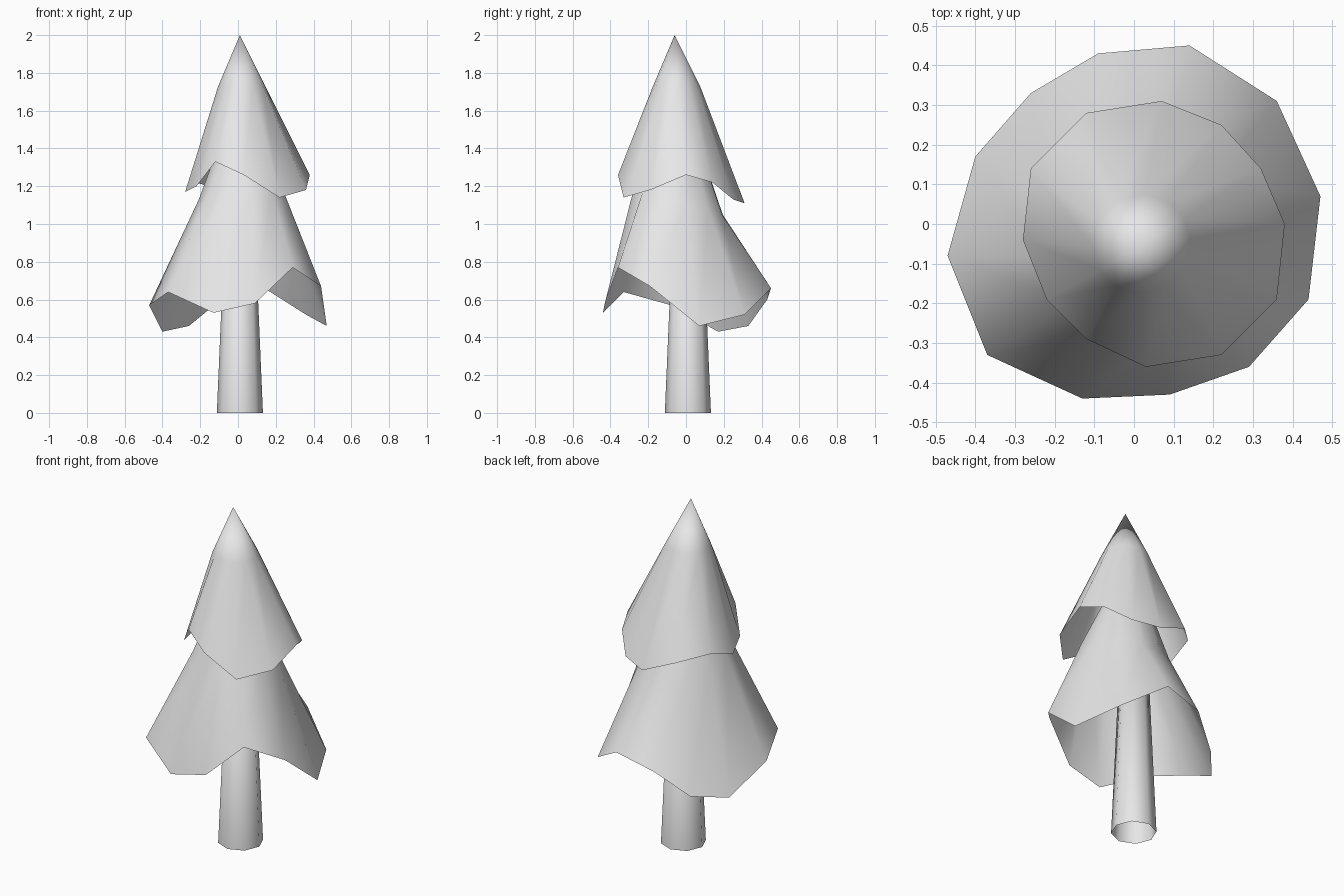
import bpy
import bmesh
import math
from mathutils import Vector

# Remove the default object only
default = bpy.data.objects.get("Cube")
if default:
    bpy.data.objects.remove(default, do_unlink=True)

# One plain colour for the whole tree
grey = bpy.data.materials.new("plain_grey")
grey.use_nodes = True
colour = (0.8, 0.8, 0.8, 1)
grey.diffuse_color = colour
for node in grey.node_tree.nodes:
    if node.type == "BSDF_PRINCIPLED":
        node.inputs["Base Color"].default_value = colour


def ring(angles, center, radius, tilt=0):
    """Circle of points around a center, leaning along y by the tilt slope."""
    points = []
    for angle in angles:
        offset_x = radius * math.cos(angle)
        offset_y = radius * math.sin(angle)
        points.append(Vector(center) + Vector((offset_x, offset_y, tilt * offset_y)))
    return points


def loft(name, rings, tip=None):
    """Skin the rings from bottom to top and close the top with a tip if given."""
    bm = bmesh.new()
    loops = [[bm.verts.new(point) for point in points] for points in rings]
    count = len(loops[0])
    for low, high in zip(loops, loops[1:]):
        for i in range(count):
            j = (i + 1) % count
            bm.faces.new((low[i], low[j], high[j], high[i]))
    top = loops[-1]
    if tip:
        apex = bm.verts.new(tip)
        for i in range(count):
            bm.faces.new((top[i], top[(i + 1) % count], apex))
    else:
        bm.faces.new(top)
    for face in bm.faces:
        face.smooth = True
    mesh = bpy.data.meshes.new(name)
    bm.to_mesh(mesh)
    bm.free()
    mesh.materials.append(grey)
    obj = bpy.data.objects.new(name, mesh)
    bpy.context.collection.objects.link(obj)
    return obj


def foliage(name, rim, collars, tip):
    """Hollow skirt hanging from a tip down to an uneven rim."""
    rim = [Vector(point) for point in reversed(rim)]
    middle = sum(rim, Vector()) / len(rim)
    angles = [math.atan2(p.y - middle.y, p.x - middle.x) for p in rim]
    rings = [rim] + [ring(angles, *collar) for collar in collars]
    return loft(name, rings, tip)


# Trunk: tapered, open at the foot
trunk_angles = [math.tau * i / 8 for i in range(8)]
loft("trunk", [
    ring(trunk_angles, (0.01, 0.01, 0), 0.122),
    ring(trunk_angles, (0.01, 0.01, 1.1), 0.075),
])

# Lower foliage: wide skirt with a ragged hem
lower_rim = [
    (-0.09, 0.43, 0.6), (0.14, 0.45, 0.66), (0.36, 0.31, 0.52),
    (0.47, 0.07, 0.46), (0.44, -0.19, 0.67), (0.29, -0.36, 0.77),
    (0.09, -0.43, 0.58), (-0.13, -0.44, 0.53), (-0.37, -0.33, 0.64),
    (-0.47, -0.08, 0.57), (-0.4, 0.17, 0.43), (-0.26, 0.33, 0.46),
]
foliage("lower_foliage", lower_rim, [
    ((0.03, -0.04, 1.12), 0.24, -0.3),
    ((0.02, -0.05, 1.4), 0.13),
], (0.02, -0.06, 1.62))

# Upper foliage: narrower skirt ending in the leaning treetop
upper_rim = [
    (-0.12, 0.28, 1.19), (0.07, 0.31, 1.11), (0.22, 0.25, 1.13),
    (0.32, 0.14, 1.22), (0.38, 0, 1.26), (0.36, -0.19, 1.18),
    (0.22, -0.33, 1.14), (0.03, -0.36, 1.26), (-0.12, -0.29, 1.33),
    (-0.22, -0.19, 1.2), (-0.28, -0.04, 1.17), (-0.26, 0.14, 1.23),
]
foliage("upper_foliage", upper_rim, [
    ((0.02, -0.05, 1.73), 0.125),
], (0.01, -0.06, 2))
